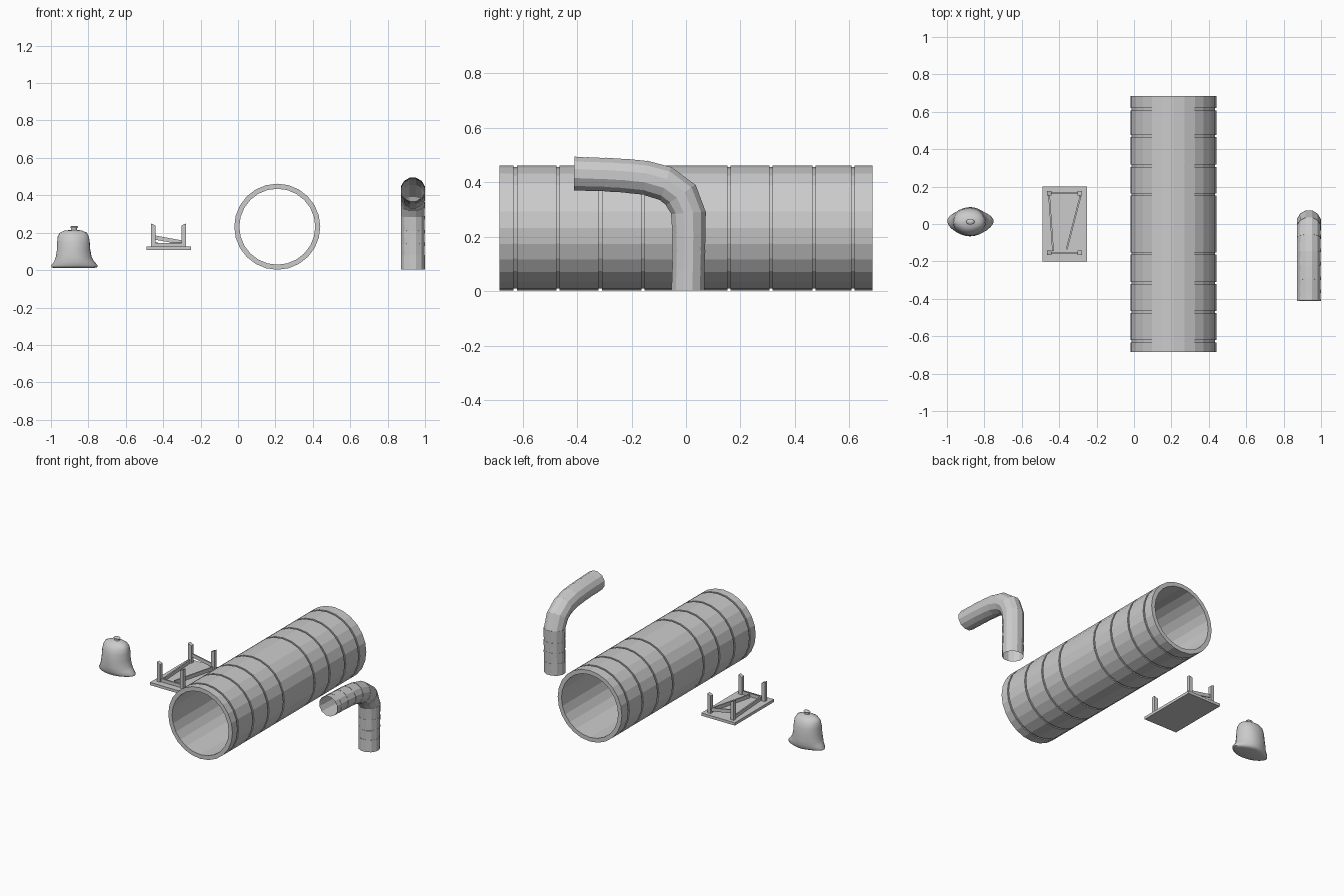
import bpy, bmesh, math
from mathutils import Vector, Matrix

if "Cube" in bpy.data.objects:
    bpy.data.objects.remove(bpy.data.objects["Cube"])

def finish(name, bm, smooth=None):
    bmesh.ops.recalc_face_normals(bm, faces=bm.faces)
    me = bpy.data.meshes.new(name)
    bm.to_mesh(me)
    bm.free()
    ob = bpy.data.objects.new(name, me)
    bpy.context.collection.objects.link(ob)
    if smooth:
        bpy.ops.object.select_all(action='DESELECT')
        ob.select_set(True)
        bpy.context.view_layer.objects.active = ob
        bpy.ops.object.shade_smooth_by_angle(angle=math.radians(smooth))
    return ob

def loft(name, rings, cyclic=False, caps=False, smooth=None):
    bm = bmesh.new()
    loops = [[bm.verts.new(p) for p in r] for r in rings]
    n = len(loops[0])
    pairs = list(zip(loops, loops[1:]))
    if cyclic:
        pairs.append((loops[-1], loops[0]))
    for a, b in pairs:
        for i in range(n):
            j = (i + 1) % n
            bm.faces.new((a[i], a[j], b[j], b[i]))
    if caps:
        bm.faces.new(loops[0])
        bm.faces.new(loops[-1])
    return finish(name, bm, smooth)

def bar(name, a, b, width, height):
    # square-cut bar between two points
    a, b = Vector(a), Vector(b)
    d = b - a
    bm = bmesh.new()
    rot = d.to_track_quat('Y', 'Z').to_matrix().to_4x4()
    bmesh.ops.create_cube(bm, size=1, matrix=Matrix.Translation((a + b) / 2) @ rot
                          @ Matrix.Diagonal((width, d.length, height, 1)))
    return finish(name, bm)

def box(name, x, y, z):
    bm = bmesh.new()
    c = [(v[0] + v[1]) / 2 for v in (x, y, z)]
    s = [v[1] - v[0] for v in (x, y, z)]
    bmesh.ops.create_cube(bm, size=1, matrix=Matrix.Translation(c) @ Matrix.Diagonal((*s, 1)))
    return finish(name, bm)

# large pipe: grooved outside, smooth bore
R, G, W = 0.23, 0.223, 0.006
profile = [(-0.685, 0.203), (-0.685, R)]
for g in (-0.627, -0.47, -0.315, -0.158, 0.158, 0.312, 0.47, 0.613):
    profile += [(g - W, R), (g - W, G), (g + W, G), (g + W, R)]
profile += [(0.685, R), (0.685, 0.203)]
loft("concrete_pipe",
     [[(0.21 + r * math.cos(math.tau * i / 24), y, 0.232 + r * math.sin(math.tau * i / 24))
       for i in range(24)] for y, r in profile], cyclic=True, smooth=14)

# bent duct: joints given as inner and outer edge points (y, z)
joints = [((-0.054, 0.003), (0.068, 0.003)), ((-0.052, 0.08), (0.07, 0.08)),
          ((-0.052, 0.14), (0.072, 0.15)), ((-0.052, 0.21), (0.073, 0.215)),
          ((-0.056, 0.283), (0.074, 0.293)), ((-0.075, 0.315), (0.036, 0.392)),
          ((-0.095, 0.332), (-0.055, 0.458)), ((-0.155, 0.352), (-0.143, 0.48)),
          ((-0.222, 0.360), (-0.22, 0.487)), ((-0.30, 0.365), (-0.295, 0.491)),
          ((-0.37, 0.367), (-0.365, 0.493)), ((-0.412, 0.369), (-0.410, 0.495))]

def duct_ring(joint, s):
    a, b = Vector(joint[0]), Vector(joint[1])
    mid, half = (a + b) / 2, (b - a) / 2
    pts = []
    for i in range(12):
        t = math.tau * (i + 0.5) / 12
        p = mid + half * (math.sin(t) * s * 1.02)
        pts.append((0.935 + 0.066 * s * math.cos(t), p.x, p.y))
    return pts

rings = []
for k, j in enumerate(joints):
    rings.append(duct_ring(j, 1.0))
    if 0 < k < len(joints) - 1:
        rings.append(duct_ring(j, 0.98))
loft("bent_duct", rings)

# overturned table
box("table_top", (-0.49, -0.25), (-0.2, 0.2), (0.107, 0.125))
for sx, x in (("left", -0.454), ("right", -0.289)):
    for sy, y in (("front", -0.153), ("back", 0.165)):
        leg = box(f"{sy}_{sx}_leg", (x - 0.012, x + 0.012), (y - 0.012, y + 0.012), (0.12, 0.25))
        # splintered tips
        for v in leg.data.vertices:
            if v.co.z > 0.2 and (v.co.x < x) == (sx == "right"):
                v.co.z -= 0.011
bar("front_rail", (-0.45, -0.153, 0.135), (-0.29, -0.153, 0.135), 0.009, 0.022)
bar("back_rail", (-0.45, 0.165, 0.175), (-0.29, 0.165, 0.146), 0.009, 0.022)
bar("left_rail", (-0.454, 0.155, 0.136), (-0.433, -0.145, 0.136), 0.009, 0.022)
bar("fallen_rail", (-0.286, 0.15, 0.136), (-0.36, -0.135, 0.136), 0.009, 0.022)

# sack: z, centre x, half width, half depth, corner ear
sack = [(0.012, -0.877, 0.085, 0.05, 0.025), (0.016, -0.875, 0.097, 0.066, 0.027),
        (0.026, -0.875, 0.099, 0.072, 0.025), (0.045, -0.877, 0.097, 0.077, 0.010),
        (0.07, -0.88, 0.094, 0.078, 0.002), (0.11, -0.88, 0.089, 0.076, 0),
        (0.15, -0.88, 0.087, 0.072, 0), (0.18, -0.88, 0.083, 0.063, 0),
        (0.20, -0.88, 0.072, 0.048, 0), (0.211, -0.88, 0.048, 0.032, 0),
        (0.215, -0.876, 0.016, 0.012, 0), (0.221, -0.876, 0.014, 0.010, 0),
        (0.230, -0.875, 0.022, 0.015, 0), (0.236, -0.875, 0.017, 0.010, 0)]
rings = []
for z, cx, rx, ry, ear in sack:
    ring = []
    for i in range(28):
        t = math.tau * i / 28
        c, s = math.cos(t), math.sin(t)
        fold = 1 + 0.015 * math.sin(5 * t + z * 20)
        ring.append((cx + (rx * c + ear * math.copysign(abs(c) ** 3, c)) * fold,
                     0.012 + ry * s * fold, z))
    rings.append(ring)
loft("sack", rings, caps=True, smooth=60)
